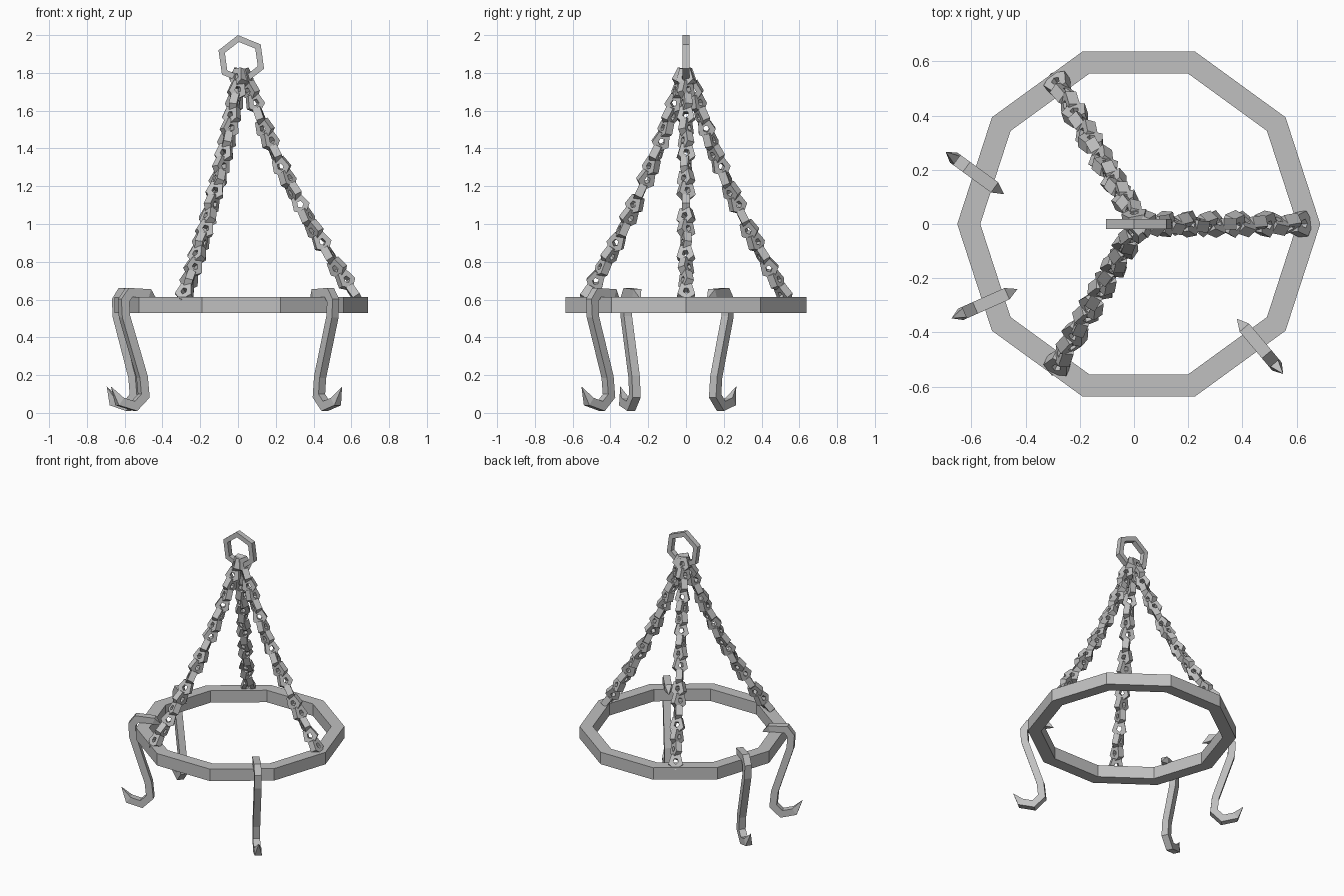
import bpy, bmesh, math
from mathutils import Matrix, Vector

cube = bpy.data.objects.get("Cube")
if cube:
    bpy.data.objects.remove(cube)

iron = bpy.data.materials.new("grey iron")
iron.use_nodes = True
iron.diffuse_color = (0.53, 0.53, 0.53, 1)
iron.node_tree.nodes["Principled BSDF"].inputs["Base Color"].default_value = iron.diffuse_color

CENTRE = Vector((0.0175, 0, 0))


def finish(name, bm):
    bmesh.ops.recalc_face_normals(bm, faces=bm.faces)
    mesh = bpy.data.meshes.new(name)
    bm.to_mesh(mesh)
    bm.free()
    mesh.materials.append(iron)
    obj = bpy.data.objects.new(name, mesh)
    bpy.context.collection.objects.link(obj)
    return obj


def add_ring(bm, sides, outer, inner, thick, matrix, start=0.0):
    """Flat polygonal ring with a rectangular section, lying in local XY."""
    loops = []
    for i in range(sides):
        a = start + math.tau * i / sides
        loops.append([bm.verts.new(matrix @ Vector((r * math.cos(a), r * math.sin(a), z)))
                      for r, z in ((outer, -thick / 2), (outer, thick / 2),
                                   (inner, thick / 2), (inner, -thick / 2))])
    for i in range(sides):
        p, q = loops[i], loops[(i + 1) % sides]
        for k in range(4):
            bm.faces.new((p[k], p[(k + 1) % 4], q[(k + 1) % 4], q[k]))


# Hanging hoop
bm = bmesh.new()
add_ring(bm, 10, 0.67, 0.585, 0.085, Matrix.Translation(CENTRE + Vector((0, 0, 0.572))))
finish("hoop", bm)

# Top hanging ring, standing upright
bm = bmesh.new()
add_ring(bm, 6, 0.13, 0.094, 0.036,
         Matrix.Translation(CENTRE + Vector((0, 0, 1.871))) @ Matrix.Rotation(math.pi / 2, 4, 'X'),
         math.radians(38))
finish("top_ring", bm)


# Chains of chunky five-sided links, each turned unevenly from the last
def chain_point(t):
    radius = 0.025 + 0.57 * t - 0.2 * t * (1 - t)
    return Vector((radius, 0, 1.775 - 1.14 * t))


LINKS = 18
for n in range(3):
    bm = bmesh.new()
    place = Matrix.Translation(CENTRE) @ Matrix.Rotation(math.tau * n / 3, 4, 'Z')
    for i in range(LINKS):
        t = i / (LINKS - 1)
        along = (chain_point(t + 0.02) - chain_point(t - 0.02)).normalized()
        turn = along.to_track_quat('X', 'Z').to_matrix().to_4x4()
        twist = Matrix.Rotation(math.radians(20 + 115 * i), 4, 'X')
        add_ring(bm, 5, 0.058, 0.02, 0.042,
                 place @ Matrix.Translation(chain_point(t)) @ turn @ twist
                 @ Matrix.Diagonal((1.0, 0.85, 1.0, 1.0)))
    finish(f"chain_{n + 1}", bm)

# Hooks: square bar swept along an S, pointed at both ends
PATH = [Vector(p) for p in ((0, 0.6), (0.05, 0.632), (0.16, 0.638), (0.192, 0.595),
                            (0.187, 0.51), (0.085, 0.19), (0.075, 0.09), (0.13, 0.036),
                            (0.215, 0.06), (0.266, 0.14))]
BAR = 0.023


def add_hook(name, x, y, angle):
    bm = bmesh.new()
    place = Matrix.Translation((x, y, 0)) @ Matrix.Rotation(math.radians(angle), 4, 'Z')
    loops = []
    for a, p, b in zip(PATH, PATH[1:], PATH[2:]):
        d1, d2 = (p - a).normalized(), (b - p).normalized()
        mid = (d1 + d2).normalized()
        side = Vector((-mid.y, mid.x)) * BAR / max(mid.dot(d1), 0.6)
        loops.append([bm.verts.new(place @ Vector((p.x + s * side.x, w, p.y + s * side.y)))
                      for s, w in ((1, -BAR), (1, BAR), (-1, BAR), (-1, -BAR))])
    for p, q in zip(loops, loops[1:]):
        for k in range(4):
            bm.faces.new((p[k], p[(k + 1) % 4], q[(k + 1) % 4], q[k]))
    for end, loop in ((PATH[0], loops[0]), (PATH[-1], loops[-1])):
        tip = bm.verts.new(place @ Vector((end.x, 0, end.y)))
        for k in range(4):
            bm.faces.new((loop[k], loop[(k + 1) % 4], tip))
    finish(name, bm)


add_hook("hook_front_left", 0.38, -0.35, -50)
add_hook("hook_front_right", -0.43, -0.24, 204)
add_hook("hook_back_right", -0.48, 0.11, 144)
